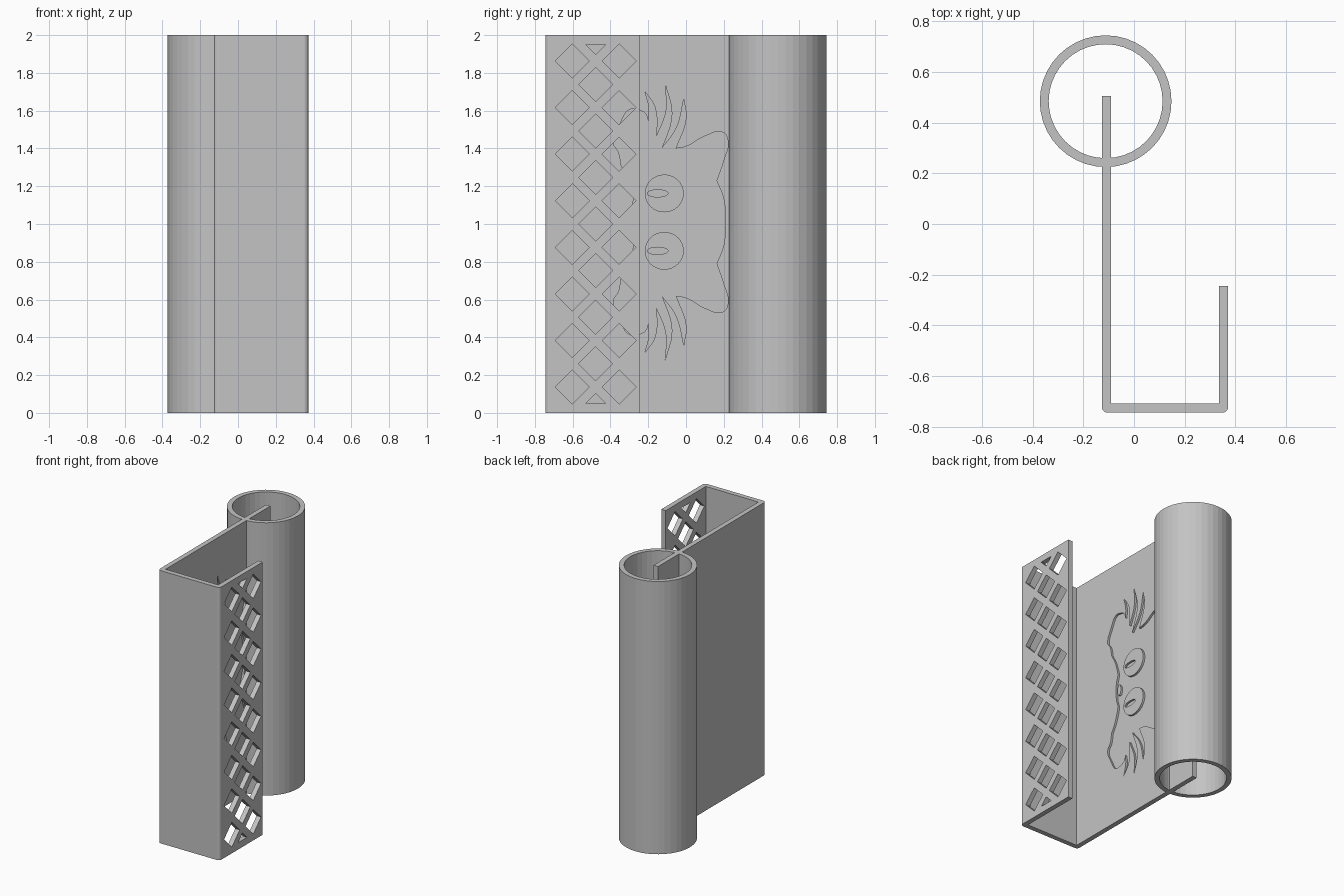
import bpy, math

if "Cube" in bpy.data.objects:
    bpy.data.objects.remove(bpy.data.objects["Cube"])

grey = bpy.data.materials.new("plain grey")
grey.diffuse_color = (0.55, 0.55, 0.55, 1)
grey.use_nodes = True
grey.node_tree.nodes["Principled BSDF"].inputs["Base Color"].default_value = grey.diffuse_color


def sheet(name, loops, lo, hi, wall=False):
    """Fill nested 2D outlines and extrude from lo to hi (along z, or along x for a wall).
    A point is (u, v) for a corner or (u, v, 1) for a smooth curve point."""
    cu = bpy.data.curves.new(name, 'CURVE')
    cu.dimensions = '2D'
    cu.fill_mode = 'BOTH'
    cu.extrude = (hi - lo) / 2
    for pts in loops:
        smooth = any(len(p) == 3 for p in pts)
        sp = cu.splines.new('BEZIER' if smooth else 'POLY')
        if smooth:
            sp.resolution_u = 6
            sp.bezier_points.add(len(pts) - 1)
            for b, p in zip(sp.bezier_points, pts):
                b.co = (p[0], p[1], 0)
            for b, p in zip(sp.bezier_points, pts):
                kind = 'AUTO' if len(p) == 3 else 'VECTOR'
                b.handle_left_type = b.handle_right_type = kind
        else:
            sp.points.add(len(pts) - 1)
            for b, p in zip(sp.points, pts):
                b.co = (p[0], p[1], 0, 1)
        sp.use_cyclic_u = True
    ob = bpy.data.objects.new(name, cu)
    bpy.context.collection.objects.link(ob)
    bpy.ops.object.select_all(action='DESELECT')
    ob.select_set(True)
    bpy.context.view_layer.objects.active = ob
    bpy.ops.object.convert(target='MESH')
    ob = bpy.context.view_layer.objects.active
    mid = (lo + hi) / 2
    for v in ob.data.vertices:
        x, y, z = v.co
        v.co = (z + mid, x, y) if wall else (x, y, z + mid)
    for p in ob.data.polygons:
        p.use_smooth = False
    ob.data.materials.clear()
    ob.data.materials.append(grey)
    return ob


def ellipse(cu, cv, ru, rv, n=32):
    return [(cu + ru * math.cos(2 * math.pi * i / n),
             cv + rv * math.sin(2 * math.pi * i / n)) for i in range(n)]


def rect(u0, v0, u1, v1):
    return [(u0, v0), (u1, v0), (u1, v1), (u0, v1)]


XL, XR, T = -0.127, 0.372, 0.036     # outer sides and wall thickness
Y0, Y1 = -0.745, -0.709              # front panel
DEPTH = 0.015                        # engraving depth

# tube
sheet("tube", [ellipse(-0.112, 0.485, 0.26, 0.26, 40),
               ellipse(-0.112, 0.485, 0.225, 0.225, 40)], 0, 2)

# front panel with rounded outer corners
r = 0.022
arc = [math.radians(a) for a in (0, 22.5, 45, 67.5, 90)]
left = [(XL + r - r * math.cos(a), Y0 + r - r * math.sin(a)) for a in arc]
right = [(XR - r + r * math.sin(a), Y0 + r - r * math.cos(a)) for a in arc]
sheet("front_panel", [left + right + [(XR, Y1), (XL, Y1)]], 0, 2)

# lattice lip: diamonds in three columns, half diamonds at the ends
d = 0.09
holes = []
for y, n, z0 in ((-0.602, 8, 0.137), (-0.478, 7, 0.26), (-0.354, 8, 0.137)):
    for i in range(n):
        z = z0 + i * 0.2465
        holes.append([(y - d, z), (y, z - d), (y + d, z), (y, z + d)])
holes.append([(-0.53, 0.05), (-0.426, 0.05), (-0.478, 0.103)])
holes.append([(-0.53, 1.95), (-0.426, 1.95), (-0.478, 1.897)])
sheet("lattice_lip", [rect(Y1, 0, -0.245, 2)] + holes, XR - T, XR, True)

# engraved animal face: upper half outline, mirrored about its middle
MID = 1.01
half = [
    (0.2, 1.13, 1), (0.162, 1.23), (0.2, 1.34, 1), (0.222, 1.44, 1),       # ear
    (0.195, 1.485, 1), (0.1, 1.465, 1), (0.0, 1.41, 1), (-0.055, 1.4),
    (0.0, 1.56, 1), (-0.012, 1.66), (-0.05, 1.51, 1), (-0.128, 1.4),       # tufts
    (-0.075, 1.58, 1), (-0.11, 1.74), (-0.105, 1.6, 1), (-0.155, 1.465),
    (-0.165, 1.62, 1), (-0.217, 1.7), (-0.195, 1.61, 1), (-0.2, 1.545),
    (-0.215, 1.585, 1), (-0.25, 1.605), (-0.3, 1.605, 1), (-0.35, 1.53),   # cheek
    (-0.385, 1.43, 1), (-0.357, 1.38, 1), (-0.343, 1.31), (-0.31, 1.25, 1),
    (-0.283, 1.17), (-0.278, 1.13, 1), (-0.292, 1.08, 1)]
flip = [(p[0], 2 * MID - p[1]) + tuple(p[2:]) for p in reversed(half)]
face = [(0.207, MID, 1)] + half + [(-0.295, MID, 1)] + flip
details = [ellipse(-0.264, MID, 0.018, 0.042, 16)]                         # nose
for s in (-1, 1):
    z = MID + s * 0.152
    details.append(ellipse(-0.115, z, 0.103, 0.1))                         # eye
    details.append(ellipse(-0.15, z, 0.055, 0.019, 20))                    # pupil

# long back plate: solid layer plus the engraved layer
sheet("plate_base", [rect(Y1, 0, 0.505, 2)], XL, XL + T - DEPTH, True)
sheet("plate_engraved_layer", [rect(Y1, 0, 0.505, 2), face] + details,
      XL + T - DEPTH, XL + T, True)
